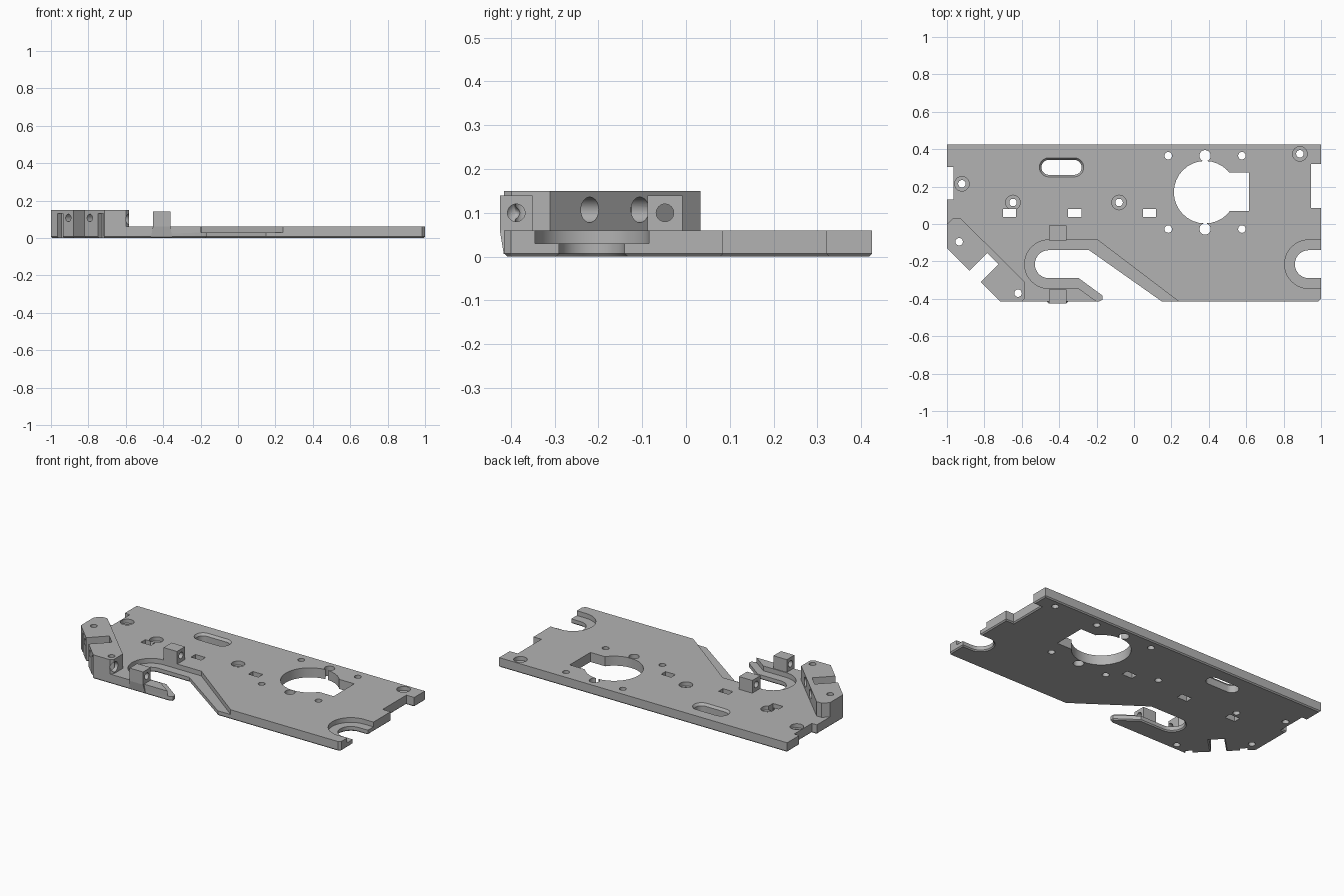
import bpy, bmesh
from math import radians, cos, sin, pi
from mathutils import Vector, Matrix

if "Cube" in bpy.data.objects:
    bpy.data.objects.remove(bpy.data.objects["Cube"])

grey = bpy.data.materials.new("machined grey")
grey.use_nodes = True
COLOUR = (0.45, 0.45, 0.45, 1)
grey.diffuse_color = COLOUR
bsdf = next(n for n in grey.node_tree.nodes if n.type == 'BSDF_PRINCIPLED')
bsdf.inputs["Base Color"].default_value = COLOUR


def finish(name, bm):
    bmesh.ops.recalc_face_normals(bm, faces=bm.faces[:])
    mesh = bpy.data.meshes.new(name)
    bm.to_mesh(mesh)
    bm.free()
    mesh.materials.append(grey)
    obj = bpy.data.objects.new(name, mesh)
    bpy.context.scene.collection.objects.link(obj)
    return obj


def arc(cx, cy, r, start, end, n=20):
    angles = [radians(start + (end - start) * i / n) for i in range(n + 1)]
    return [(cx + r * cos(a), cy + r * sin(a)) for a in angles]


def rect(x0, x1, y0, y1):
    return [(x0, y0), (x1, y0), (x1, y1), (x0, y1)]


def stadium(x0, x1, y, r):
    return arc(x0, y, r, 90, 270) + arc(x1, y, r, -90, 90)


def prism(name, pts, z0, z1, top=None, chamfer=0):
    """Extruded outline, optionally tapered to another outline or chamfered below."""
    bm = bmesh.new()
    low = [bm.verts.new((x, y, z0)) for x, y in pts]
    high = [bm.verts.new((x, y, z1)) for x, y in (top or pts)]
    base = bm.faces.new(low)
    bm.faces.new(high)
    for i in range(len(low)):
        j = (i + 1) % len(low)
        bm.faces.new((low[i], low[j], high[j], high[i]))
    if chamfer:
        bmesh.ops.recalc_face_normals(bm, faces=bm.faces[:])
        bmesh.ops.bevel(bm, geom=list(base.edges), offset=chamfer,
                        segments=1, affect='EDGES')
    return finish(name, bm)


def rod(start, end, r0, r1=None):
    """Round cutter between two points."""
    a, b = Vector(start), Vector(end)
    turn = (b - a).to_track_quat('Z', 'Y').to_matrix().to_4x4()
    bm = bmesh.new()
    bmesh.ops.create_cone(bm, cap_ends=True, segments=32, radius1=r0,
                          radius2=r0 if r1 is None else r1, depth=(b - a).length,
                          matrix=Matrix.Translation((a + b) / 2) @ turn)
    return finish("cutter", bm)


def hole(x, y, r, z0=-0.1, z1=0.3):
    return rod((x, y, z0), (x, y, z1), r)


def cut(obj, cutters):
    for c in cutters:
        mod = obj.modifiers.new("cut", 'BOOLEAN')
        mod.operation = 'DIFFERENCE'
        mod.solver = 'EXACT'
        mod.object = c
        c.hide_render = True
    graph = bpy.context.evaluated_depsgraph_get()
    mesh = bpy.data.meshes.new_from_object(obj.evaluated_get(graph))
    obj.modifiers.clear()
    obj.data = mesh
    for c in cutters:
        bpy.data.objects.remove(c)


# Notched front left corner, shared by plate and clamp block
corner = [(-1, -0.13), (-0.88, -0.25), (-0.785, -0.155), (-0.725, -0.215),
          (-0.82, -0.31), (-0.715, -0.415)]

# Base plate with hook slot, side slot and edge notches
outline = ([(-1, 0.425), (-1, 0.305), (-0.965, 0.305), (-0.965, 0.13), (-1, 0.13)]
           + corner
           + [(-0.19, -0.415), (-0.168, -0.405), (-0.168, -0.383), (-0.295, -0.29)]
           + arc(-0.455, -0.215, 0.075, 270, 90)
           + [(-0.24, -0.14), (0.15, -0.415), (0.985, -0.415), (1, -0.4), (1, -0.29)]
           + arc(0.935, -0.215, 0.075, 270, 90)
           + [(1, -0.14), (1, 0.085), (0.945, 0.085), (0.945, 0.32), (1, 0.32), (1, 0.425)])
plate = prism("base_plate", outline, 0, 0.06, chamfer=0.007)

# Lowered ledges around both slots
hook_ledge = arc(-0.455, -0.215, 0.13, 270, 90) + [
    (-0.195, -0.085), (0.352, -0.5), (-0.08, -0.5), (-0.295, -0.345)]
side_ledge = [(1.1, -0.345)] + arc(0.935, -0.215, 0.13, 270, 90) + [(1.1, -0.085)]
cutters = [prism("cutter", p, 0.03, 0.1) for p in (hook_ledge, side_ledge)]

# Keyed round opening with its ring of small holes
cutters += [hole(0.38, 0.17, 0.167),
            prism("cutter", rect(0.45, 0.615, 0.07, 0.275), -0.1, 0.2)]
for y in (0.365, -0.027):
    cutters += [hole(0.38 + dx, y, r)
                for dx, r in ((-0.197, 0.02), (0, 0.03), (0.197, 0.02))]

# Counterbored screw holes
for x, y in ((-0.92, 0.215), (-0.647, 0.115), (-0.08, 0.115), (0.887, 0.375)):
    cutters += [hole(x, y, 0.02), hole(x, y, 0.039, 0.035)]

# Small rectangular windows and the long slot with a flared rim
cutters += [prism("cutter", rect(x, x + 0.07, 0.037, 0.08), -0.1, 0.2)
            for x in (-0.7, -0.352, 0.047)]
cutters += [prism("cutter", stadium(-0.455, -0.32, 0.303, 0.04), -0.1, 0.2),
            prism("cutter", stadium(-0.455, -0.32, 0.303, 0.036), 0.04, 0.064,
                  top=stadium(-0.455, -0.32, 0.303, 0.054))]

# Clamp block on the front left corner
block = prism("clamp_block", corner + [(-0.6, -0.415), (-0.583, -0.398), (-0.583, -0.31),
                                       (-0.93, 0.033), (-0.965, 0.033), (-1, 0)], 0.06, 0.15)
block_cutters = []
for x, y in ((-0.935, -0.095), (-0.62, -0.37)):
    cutters.append(hole(x, y, 0.02))
    block_cutters.append(hole(x, y, 0.02))

# Diagonal screw holes, wider on the inner side
for x, y in ((-0.79, -0.105), (-0.675, -0.22)):
    block_cutters += [rod((x - 0.2, y - 0.2, 0.107), (x + 0.1, y + 0.1, 0.107), 0.02),
                      rod((x - 0.04, y - 0.04, 0.107), (x + 0.1, y + 0.1, 0.107), 0.029)]

# Conical dimple in the block's end
block_cutters.append(rod((-0.582, -0.39, 0.1), (-0.665, -0.39, 0.1), 0.032, 0))

# Upright grooves in the two outer diagonal faces
for x in (-0.95, -0.733):
    y = -1.13 - x
    w, d = 0.015, 0.02
    groove = [(x - w - d, y + w - d), (x + w - d, y - w - d),
              (x + w + d, y - w + d), (x - w + d, y + w + d)]
    cutters.append(prism("cutter", groove, -0.1, 0.1))
    block_cutters.append(prism("cutter", groove, 0, 0.13))

cut(plate, cutters)
cut(block, block_cutters)

# Pair of drilled lugs either side of the hook slot
lugs = []
for name, y0, y1 in (("rear_lug", -0.088, -0.008), ("front_lug", -0.425, -0.35)):
    lug = prism(name, rect(-0.455, -0.362, y0, y1), 0.06, 0.14)
    y = (y0 + y1) / 2
    cut(lug, [rod((-0.6, y, 0.1), (-0.2, y, 0.1), 0.02)])
    lugs.append(lug)

# Tapered foot carrying the front lug over the plate edge
foot = prism("front_lug_foot", rect(-0.465, -0.352, -0.416, -0.4), 0.006, 0.06,
             top=rect(-0.455, -0.362, -0.425, -0.4))

# Smooth the round walls and keep the edges sharp
bpy.ops.object.select_all(action='DESELECT')
for obj in [plate, block, foot] + lugs:
    obj.select_set(True)
bpy.context.view_layer.objects.active = plate
bpy.ops.object.shade_smooth_by_angle(angle=radians(30))
